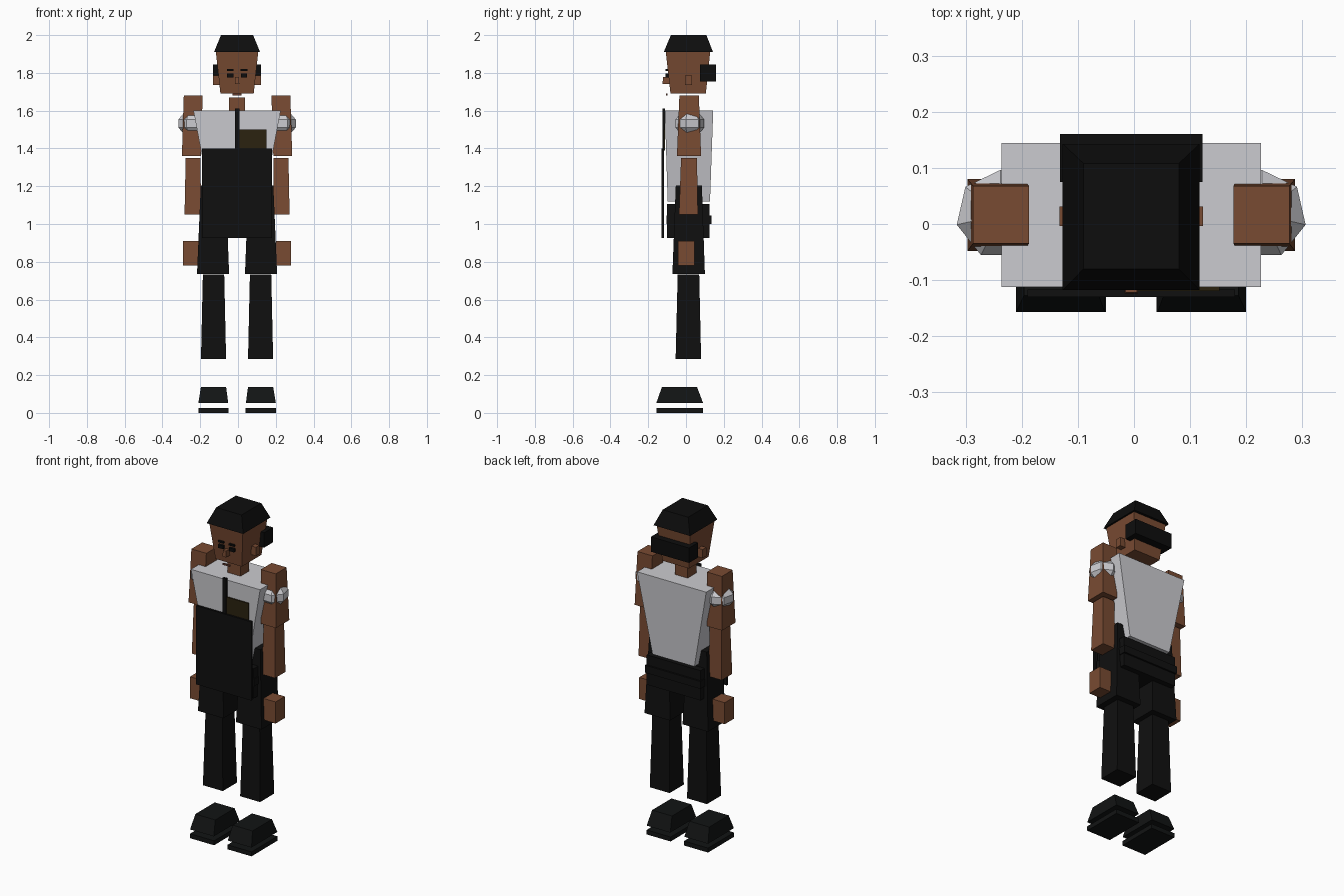
import bpy, bmesh

if "Cube" in bpy.data.objects:
    bpy.data.objects.remove(bpy.data.objects["Cube"])

CX = -0.005  # the figure's own mirror plane


def material(name, rgb):
    m = bpy.data.materials.new(name)
    m.diffuse_color = (*rgb, 1)
    m.use_nodes = True
    m.node_tree.nodes["Principled BSDF"].inputs["Base Color"].default_value = m.diffuse_color
    return m


SKIN = material("brown skin", (0.19, 0.07, 0.032))
LIP = material("lip brown", (0.13, 0.045, 0.03))
SHIRT = material("pale grey cloth", (0.60, 0.60, 0.63))
BLACK = material("black cloth", (0.005, 0.005, 0.005))
HAIR = material("black hair", (0.004, 0.004, 0.004))
SHOE = material("black leather", (0.006, 0.007, 0.007))
OLIVE = material("dark olive", (0.024, 0.016, 0.005))


def finish(name, bm, mat):
    bmesh.ops.recalc_face_normals(bm, faces=bm.faces)
    me = bpy.data.meshes.new(name)
    bm.to_mesh(me)
    bm.free()
    me.materials.append(mat)
    ob = bpy.data.objects.new(name, me)
    bpy.context.collection.objects.link(ob)
    return ob


def block(name, mat, z0, z1, low, high=None):
    """Tapered box; low/high are (x0, x1, y0, y1) at z0/z1, x measured from CX."""
    high = high or low
    bm = bmesh.new()
    rings = []
    for z, (x0, x1, y0, y1) in ((z0, low), (z1, high)):
        rings.append([bm.verts.new((CX + x, y, z))
                      for x, y in ((x0, y0), (x1, y0), (x1, y1), (x0, y1))])
    a, b = rings
    bm.faces.new(a[::-1])
    bm.faces.new(b)
    for i in range(4):
        j = (i + 1) % 4
        bm.faces.new((a[i], a[j], b[j], b[i]))
    return finish(name, bm, mat)


def pair(name, mat, z0, z1, low, high=None):
    """A block on the right and its mirror image on the left."""
    high = high or low
    flip = lambda r: (-r[1], -r[0], r[2], r[3])
    block("right_" + name, mat, z0, z1, low, high)
    block("left_" + name, mat, z0, z1, flip(low), flip(high))


# Head, hair and ears
block("head", SKIN, 1.69, 1.91, (-.088, .088, -.082, .105), (-.112, .112, -.107, .128))
block("hair_cap", HAIR, 1.91, 2.0, (-.122, .122, -.118, .143), (-.085, .085, -.08, .108))
block("back_hair", HAIR, 1.755, 1.845, (-.127, .127, .075, .16))
pair("ear", SKIN, 1.735, 1.787, (.09, .128, -.004, .031))

# Face
pair("eye", HAIR, 1.776, 1.796, (.02, .053, -.108, -.09))
pair("eyebrow", HAIR, 1.81, 1.82, (.018, .054, -.108, -.095))
block("nose", SKIN, 1.74, 1.778, (-.012, .012, -.124, -.085), (-.01, .01, -.122, -.09))
block("mouth", LIP, 1.681, 1.69, (-.024, .024, -.107, -.098))

# Neck and torso
block("neck", SKIN, 1.58, 1.67, (-.043, .043, -.03, .053))
block("torso", SHIRT, 1.12, 1.60, (-.14, .14, -.097, .127), (-.231, .231, -.112, .144))

# Apron, front strip and pocket patch
block("apron", BLACK, .925, 1.40, (-.185, .185, -.13, -.117))
block("front_strip", BLACK, 1.39, 1.612, (-.012, .012, -.124, -.11))
block("chest_patch", OLIVE, 1.39, 1.50, (.003, .157, -.119, -.111))

# Hips and belt
block("hips", BLACK, .925, 1.105, (-.18, .18, -.1, .125))
block("belt", BLACK, 1.0, 1.045, (-.185, .185, -.103, .135))

# Arms
pair("upper_arm", SKIN, 1.36, 1.68, (.192, .292, -.048, .08), (.182, .282, -.035, .068))
pair("forearm", SKIN, 1.05, 1.35, (.19, .278, -.037, .063), (.194, .272, -.026, .058))
pair("hand", SKIN, .78, .91, (.205, .286, -.042, .046))

# Rounded sleeves: seven-sided low spheres
for side, x in (("left", -.238), ("right", .228)):
    bm = bmesh.new()
    bmesh.ops.create_uvsphere(bm, u_segments=7, v_segments=5, radius=1)
    bmesh.ops.scale(bm, vec=(.084, .084, .069), verts=bm.verts)
    bmesh.ops.translate(bm, vec=(x, .0165, 1.532), verts=bm.verts)
    finish(side + "_sleeve", bm, SHIRT)

# Legs
pair("thigh", BLACK, .735, 1.205, (.042, .212, -.072, .1), (.06, .192, -.054, .084))
pair("shin", BLACK, .285, .732, (.058, .191, -.055, .08), (.068, .181, -.044, .07))

# Shoes
pair("shoe", SHOE, .053, .138, (.047, .205, -.157, .09), (.058, .191, -.127, .058))
pair("sole", SHOE, 0, .027, (.045, .205, -.157, .09))
